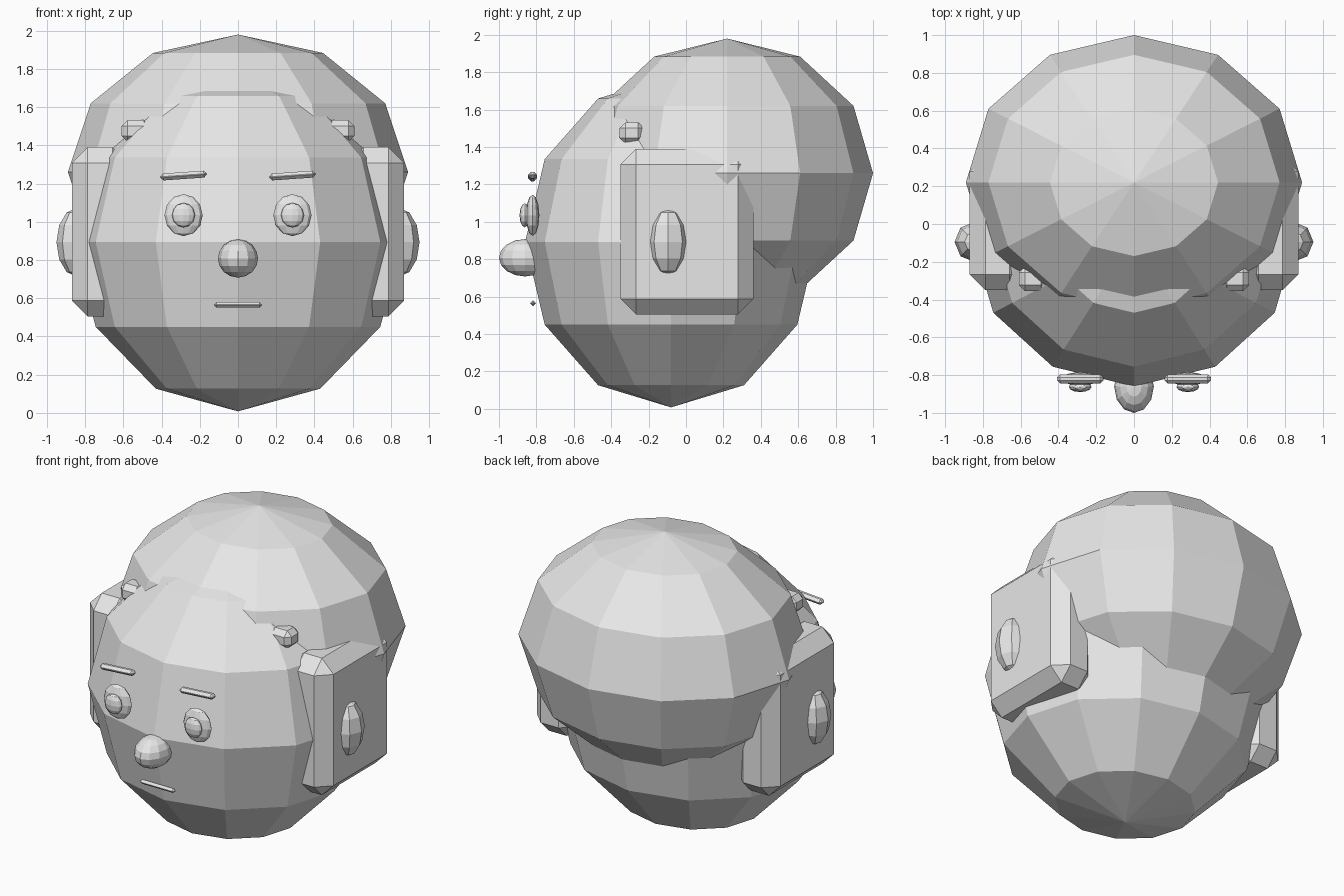
import bpy
import math

if "Cube" in bpy.data.objects:
    bpy.data.objects.remove(bpy.data.objects["Cube"], do_unlink=True)

clay = bpy.data.materials.new("light_grey")
clay.use_nodes = True
clay.diffuse_color = (0.8, 0.8, 0.8, 1)
clay.node_tree.nodes["Principled BSDF"].inputs["Base Color"].default_value = clay.diffuse_color


def finish(name, size):
    ob = bpy.context.object
    ob.name = name
    ob.scale = size
    bpy.ops.object.transform_apply(location=False, rotation=False, scale=True)
    ob.data.materials.append(clay)
    return ob


def ball(name, centre, radii, segments=12, rings=6):
    """Faceted ellipsoid with a vertical pole."""
    bpy.ops.mesh.primitive_uv_sphere_add(segments=segments, ring_count=rings, radius=1, location=centre)
    return finish(name, radii)


def block(name, centre, size, chamfer, tilt=0):
    """Box with every edge chamfered flat."""
    bpy.ops.mesh.primitive_cube_add(size=1, location=centre)
    ob = finish(name, size)
    ob.rotation_euler.y = math.radians(tilt)
    bevel = ob.modifiers.new("chamfer", 'BEVEL')
    bevel.width = chamfer
    bevel.segments = 1
    bevel.limit_method = 'NONE'
    return ob


# Head and hair
ball("head", (0, -0.08, 0.893), (0.86, 0.78, 0.885))
ball("hair", (0, 0.22, 1.26), (0.89, 0.78, 0.72))

# Paired parts
for side, s in (("left", 1), ("right", -1)):
    block(side + "_ear", (s * 0.7225, 0.005, 0.948), (0.295, 0.71, 0.885), 0.083)
    ball(side + "_ear_knob", (s * 0.843, -0.095, 0.893), (0.107, 0.107, 0.18), 8)
    block(side + "_hair_tuft", (s * 0.535, -0.29, 1.475), (0.15, 0.13, 0.115), 0.032)
    ball(side + "_eye", (s * 0.285, -0.82, 1.035), (0.1, 0.036, 0.11))
    ball(side + "_pupil", (s * 0.285, -0.862, 1.035), (0.06, 0.028, 0.064))
    block(side + "_eyebrow", (s * 0.285, -0.82, 1.242), (0.245, 0.048, 0.036), 0.016, -4)

# Nose and mouth
ball("nose", (0, -0.86, 0.808), (0.105, 0.14, 0.1), 12, 8)
block("mouth", (0, -0.818, 0.565), (0.25, 0.032, 0.028), 0.013)
